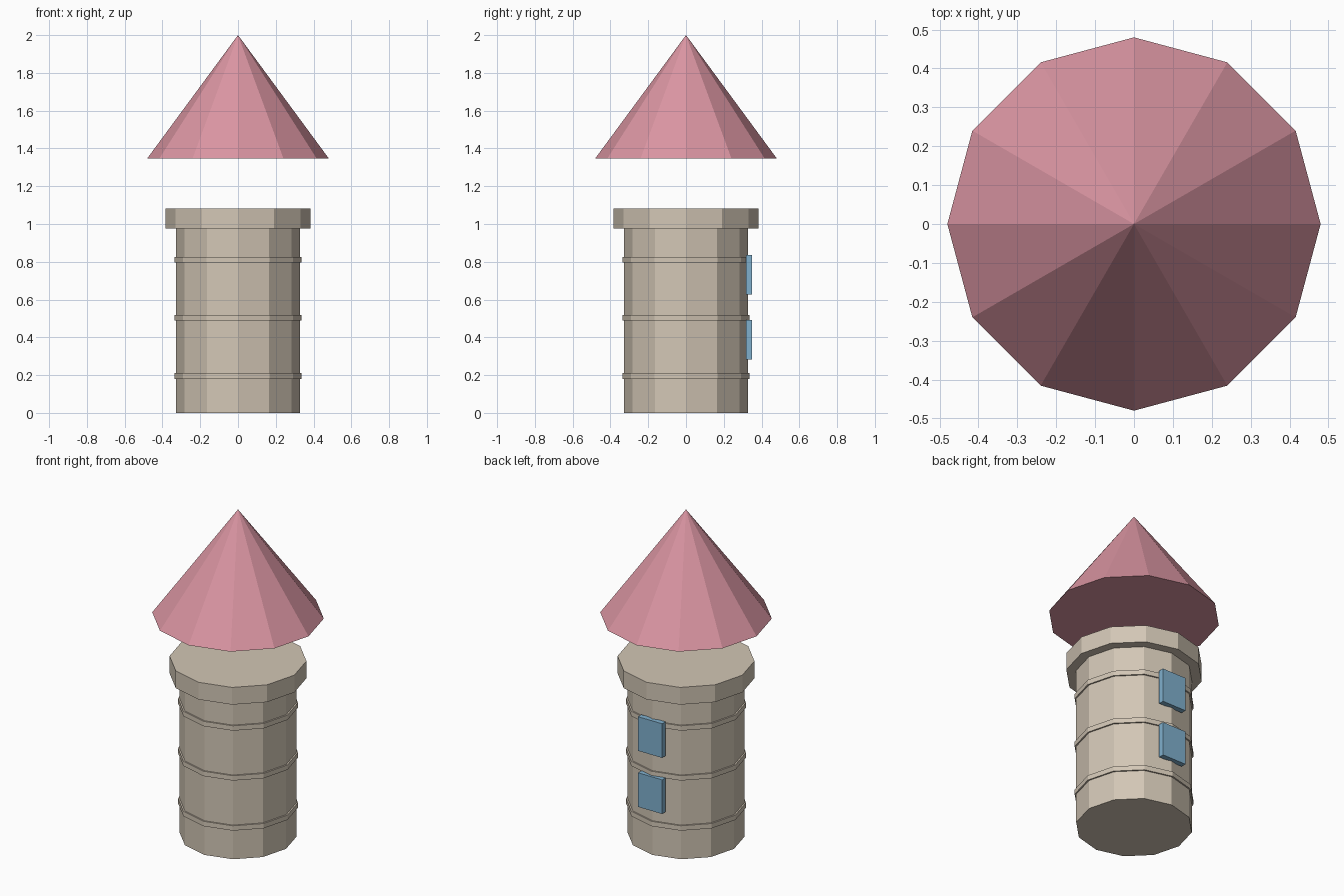
import bpy
from math import radians

cube = bpy.data.objects.get("Cube")
if cube:
    bpy.data.objects.remove(cube, do_unlink=True)


def srgb(*rgb):
    return tuple(((c / 255 + 0.055) / 1.055) ** 2.4 for c in rgb) + (1.0,)


def material(name, colour):
    m = bpy.data.materials.new(name)
    m.use_nodes = True
    m.diffuse_color = colour
    m.node_tree.nodes["Principled BSDF"].inputs["Base Color"].default_value = colour
    return m


stone = material("warm grey stone", srgb(210, 198, 181))
pink = material("dusty pink roof", srgb(218, 149, 162))
blue = material("window blue", srgb(128, 176, 206))
SIDES = 12


def finish(name, mat):
    ob = bpy.context.object
    ob.name = ob.data.name = name
    ob.data.materials.append(mat)
    return ob


def drum(name, radius, bottom, top, mat, top_radius=None):
    """Twelve-sided flat-faced drum, or a cone when top_radius is zero."""
    bpy.ops.mesh.primitive_cone_add(
        vertices=SIDES, radius1=radius,
        radius2=radius if top_radius is None else top_radius,
        depth=top - bottom, location=(0, 0, (bottom + top) / 2))
    return finish(name, mat)


# Tower body and overhanging collar
drum("tower_body", 0.327, 0, 0.98, stone)
drum("tower_collar", 0.383, 0.977, 1.083, stone)

# Thin bands around the body
for label, z in (("lower", 0.195), ("middle", 0.503), ("upper", 0.81)):
    drum(label + "_band", 0.336, z - 0.015, z + 0.015, stone)

# Pointed roof hovering above the collar
drum("roof", 0.48, 1.348, 2, pink, top_radius=0)

# Two window slabs on the back
for label, z in (("lower", 0.387), ("upper", 0.732)):
    bpy.ops.mesh.primitive_cube_add(size=1, location=(0, 0.333, z))
    window = finish(label + "_window", blue)
    window.scale = (0.164, 0.033, 0.21)
